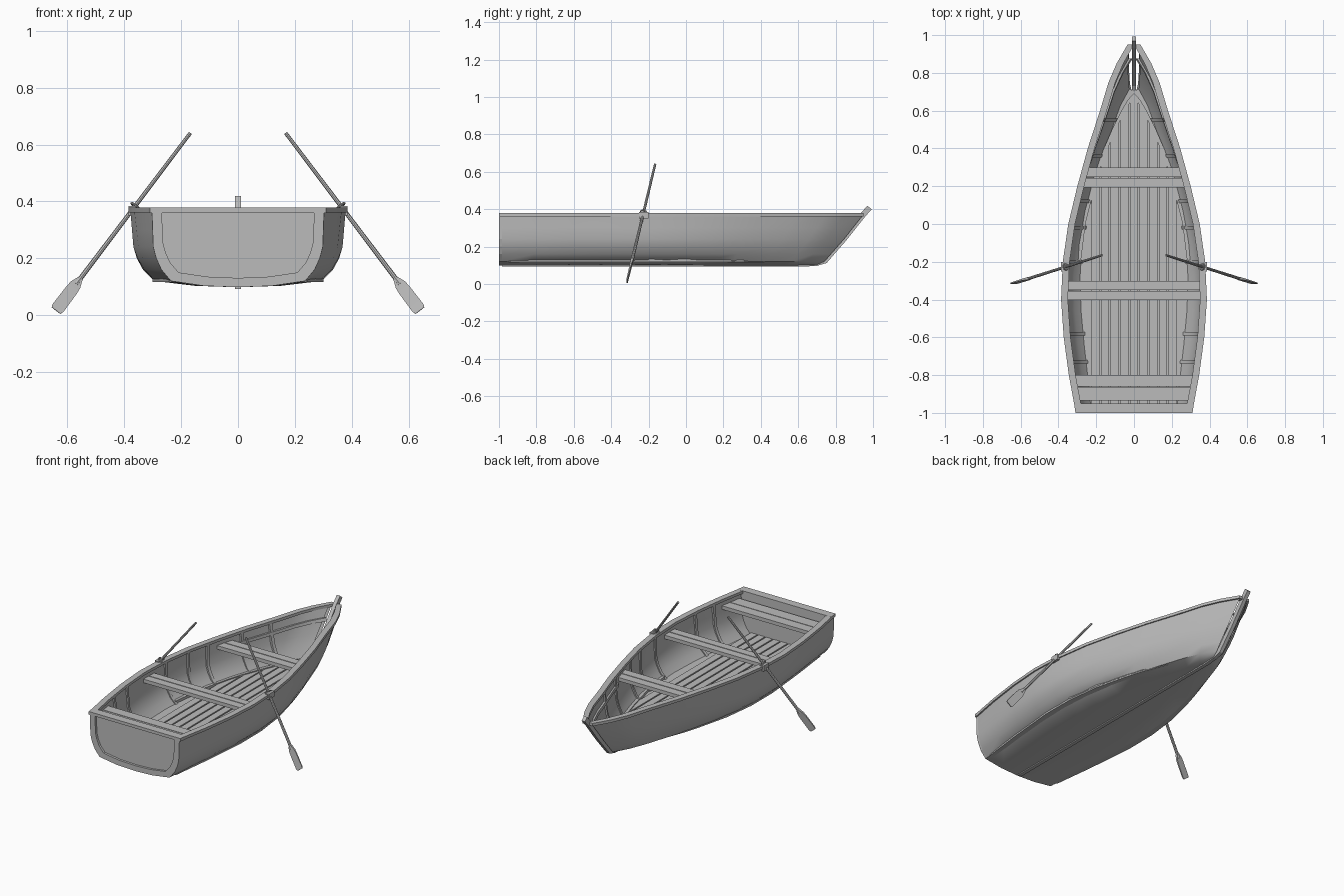
import bpy, bmesh, math
from mathutils import Vector

if "Cube" in bpy.data.objects:
    bpy.data.objects.remove(bpy.data.objects["Cube"])

grey = bpy.data.materials.new("plain grey")
grey.diffuse_color = (0.5, 0.5, 0.5, 1)
grey.use_nodes = True
grey.node_tree.nodes["Principled BSDF"].inputs["Base Color"].default_value = grey.diffuse_color

# gunwale half widths by y, section fullness by height, stem position by height
WIDTH = [(-.99, .31), (-.8, .345), (-.6, .372), (-.4, .386), (-.2, .377), (0, .348), (.2, .3),
         (.4, .245), (.6, .18), (.75, .135), (.85, .092), (.95, .034)]
FULL = [(.098, 0), (.103, .4), (.12, .78), (.16, .89), (.20, .95), (.24, .985), (.37, 1)]
STEM = [(.098, .66), (.103, .70), (.12, .74), (.24, .845), (.37, .948)]
STERN = -.985


def lerp(table, v):
    if v <= table[0][0]:
        return table[0][1]
    for (a, p), (b, q) in zip(table, table[1:]):
        if v <= b:
            return p + (q - p) * (v - a) / (b - a)
    return table[-1][1]


def half_width(y, z, inset=0.0):
    t = min(1, max(0, (y - STERN) / (lerp(STEM, z) - STERN)))
    t = t ** (1 + .25 * (.37 - z) / .27)
    w = lerp(WIDTH, -.99 + t * 1.94) - .007
    return max(.003, w * lerp(FULL, z) - inset)


def make(name, verts, faces, smooth=None, flip_fix=True):
    me = bpy.data.meshes.new(name)
    me.from_pydata([tuple(v) for v in verts], [], faces)
    if flip_fix:
        bm = bmesh.new()
        bm.from_mesh(me)
        bmesh.ops.recalc_face_normals(bm, faces=bm.faces)
        bm.to_mesh(me)
        bm.free()
    me.materials.append(grey)
    ob = bpy.data.objects.new(name, me)
    bpy.context.collection.objects.link(ob)
    if smooth:
        bpy.ops.object.select_all(action='DESELECT')
        ob.select_set(True)
        bpy.context.view_layer.objects.active = ob
        bpy.ops.object.shade_smooth_by_angle(angle=math.radians(smooth))
    return ob


def loft(name, rings, smooth=None):
    """Closed tube through rings of equal size, with end caps."""
    n = len(rings[0])
    verts = [v for r in rings for v in r]
    faces = [(i * n + j, i * n + (j + 1) % n, (i + 1) * n + (j + 1) % n, (i + 1) * n + j)
             for i in range(len(rings) - 1) for j in range(n)]
    faces += [tuple(range(n)), tuple(range(len(verts) - n, len(verts)))]
    return make(name, verts, faces, smooth)


def prism(name, outline, z0, z1):
    return loft(name, [[(x, y, z) for x, y in outline] for z in (z0, z1)])


def shell(name, levels, inset, bow_gap, outward):
    """Curved skin from one gunwale under the keel to the other."""
    verts, faces = [], []
    sides = [(-1, z) for z in reversed(levels)] + [(1, z) for z in levels[1:]]
    n = len(sides)
    for yg, _ in WIDTH:
        t = (yg + .99) / 1.94
        for s, z in sides:
            y = STERN + t * (lerp(STEM, z) - bow_gap - STERN)
            x = 0 if z == levels[0] else s * half_width(y, z, inset)
            verts.append((x, y, z))
    for i in range(len(WIDTH) - 1):
        for j in range(n - 1):
            f = (i * n + j, i * n + j + 1, (i + 1) * n + j + 1, (i + 1) * n + j)
            faces.append(f if outward else f[::-1])
    return make(name, verts, faces, 40, False)


# hull skins
shell("hull_outside", [.098, .103, .12, .16, .20, .24, .30, .37], 0, 0, True)
shell("hull_inside", [.117, .125, .16, .20, .24, .30, .37], .016, .03, False)

# transom board and its raised U-shaped rim
Z_LEVELS = [.37, .30, .24, .20, .16, .12, .103]
side = [(half_width(STERN, z), z) for z in Z_LEVELS]
outer = side + [(0, .098)] + [(-x, z) for x, z in reversed(side)]
inner = [(x * .885, .37 - (.37 - z) * .88) for x, z in outer]
loft("transom_board", [[(x, y, z) for x, z in outer] for y in (-.985, -.95)])
loft("transom_rim", [[(a, -.999, b), (a, -.98, b), (c, -.98, d), (c, -.999, d)]
                     for (a, b), (c, d) in zip(outer, inner)])

# gunwale rail around the sides, and cap over the transom
for s, label in ((-1, "left"), (1, "right")):
    loft("rail_" + label, [[(s * w, y, .361), (s * w, y, .378),
                            (s * max(w - .036, 0), y, .378), (s * max(w - .036, 0), y, .361)]
                           for y, w in WIDTH], 30)
prism("transom_cap", [(-.31, -1), (.31, -1), (.317, -.95), (-.317, -.95)], .36, .3785)

# stem post and keel as one swept strip
PATH = [(-.985, .098), (.62, .098), (.70, .103), (.742, .122), (.845, .24), (.948, .37), (.982, .408)]
rings = []
for i, (y, z) in enumerate(PATH):
    a, b = PATH[max(i - 1, 0)], PATH[min(i + 1, len(PATH) - 1)]
    d = Vector((b[0] - a[0], b[1] - a[1])).normalized()
    o, k = (.006, .012) if i < 3 else (.014, .016)
    rings.append([(s * .011, y + d.y * e, z - d.x * e) for s, e in ((-1, o), (1, o), (1, -k), (-1, -k))])
loft("keel_and_stem", rings)

# ribs on the inside of the skin
for k, y in enumerate((-.73, -.58, -.2, -.02, .12, .36, .55)):
    for s in (-1, 1):
        zs = [.125, .16, .20, .24, .30, .362]
        loft("rib_%d_%s" % (k, "left" if s < 0 else "right"),
             [[(s * half_width(y + dy, z, g), y + dy, z)
               for dy, g in ((-.009, .012), (.009, .012), (.009, .026), (-.009, .026))] for z in zs], 40)

# stringers following the sides towards the bow
for s in (-1, 1):
    ys = [.32, .4, .5, .6, .7, .8, .85, .875]
    loft("stringer_" + ("left" if s < 0 else "right"),
         [[(s * half_width(y, z, g), y, z) for z, g in
           ((.295, .010), (.313, .010), (.313, .028), (.295, .028))] for y in ys], 40)

# floor boards cut to the hull shape, over a dark-gapped sub floor, with border strips
FLOOR_Z = .138


def floor_half(y):
    return half_width(y, FLOOR_Z, .018) * 1.03 if y < .3 else \
        half_width(.3, FLOOR_Z, .018) * 1.03 * max(0, (.69 - y) / .39) ** .75


def front_end(x):
    y = .69
    while y > -.2 and floor_half(y) < abs(x):
        y -= .005
    return y


PITCH = .051
for k in range(9):
    x0, x1 = (k - 4.5) * PITCH + .004, (k - 3.5) * PITCH - .004
    mid = max(x0, min(0, x1))
    prism("floor_board_%d" % k, [(x0, -.95), (x1, -.95), (x1, front_end(x1)),
                                 (mid, front_end(mid)), (x0, front_end(x0))], .125, FLOOR_Z)
ys = [-.95, -.7, -.4, -.2, 0, .2, .3, .4, .5, .6, .66, .69]
prism("sub_floor", [(floor_half(y), y) for y in ys] + [(-floor_half(y), y) for y in reversed(ys[:-1])],
      .117, .128)
for s in (-1, 1):
    loft("floor_border_" + ("left" if s < 0 else "right"),
         [[(s * max(0, floor_half(y) - g), y, z) for z, g in
           ((.125, -.002), (.144, -.002), (.144, .018), (.125, .018))] for y in ys[3:]])

# seats, two planks each
for name, planks, z in (("rear_seat", ((-.935, -.864), (-.86, -.80)), .335),
                        ("middle_seat", ((-.402, -.354), (-.349, -.302)), .335),
                        ("bow_seat", ((.192, .243), (.248, .298)), .335)):
    for k, (a, b) in enumerate(planks):
        wa, wb = (half_width(y, z, .012) for y in (a, b))
        prism("%s_plank_%d" % (name, k), [(-wa, a), (wa, a), (wb, b), (-wb, b)], z - .022, z)

# oars and oarlocks
for s, label in ((-1, "left"), (1, "right")):
    top, tip = Vector((s * .168, -.165, .64)), Vector((s * .640, -.315, .016))
    d = (tip - top).normalized()
    across = Vector((s * .8, 0, .6))
    across = (across - d * across.dot(d)).normalized()
    thin = d.cross(across)
    length = (tip - top).length

    def ring(p, a, b, n=8):
        return [p + across * a * math.cos(2 * math.pi * i / n) + thin * b * math.sin(2 * math.pi * i / n)
                for i in range(n)]
    loft("oar_shaft_" + label, [ring(top + d * u * length, r, r) for u, r in ((0, .0065), (.85, .0085))], 40)
    loft("oar_blade_" + label,
         [[top + d * u * length + across * a * p + thin * h * q
           for p, q in ((-1, -1), (1, -1), (1, 1), (-1, 1))]
          for u, a, h in ((.82, .009, .007), (.855, .02, .005), (.885, .0225, .004),
                          (.985, .0235, .003), (1, .019, .003))], 30)
    # oarlock: base block, pin and ring around the shaft
    c = top + d * .41 * length
    prism("oarlock_base_" + label, [(s * .372 + a * .014, c.y + b * .026) for a, b in
                                    ((-1, -1), (1, -1), (1, 1), (-1, 1))], .35, .384)
    bpy.ops.mesh.primitive_torus_add(major_radius=.016, minor_radius=.004, major_segments=16,
                                     minor_segments=6, location=c,
                                     rotation=d.to_track_quat('Z', 'Y').to_euler())
    ob = bpy.context.object
    ob.name = "oarlock_ring_" + label
    ob.data.materials.append(grey)
    bpy.ops.object.shade_smooth_by_angle()
